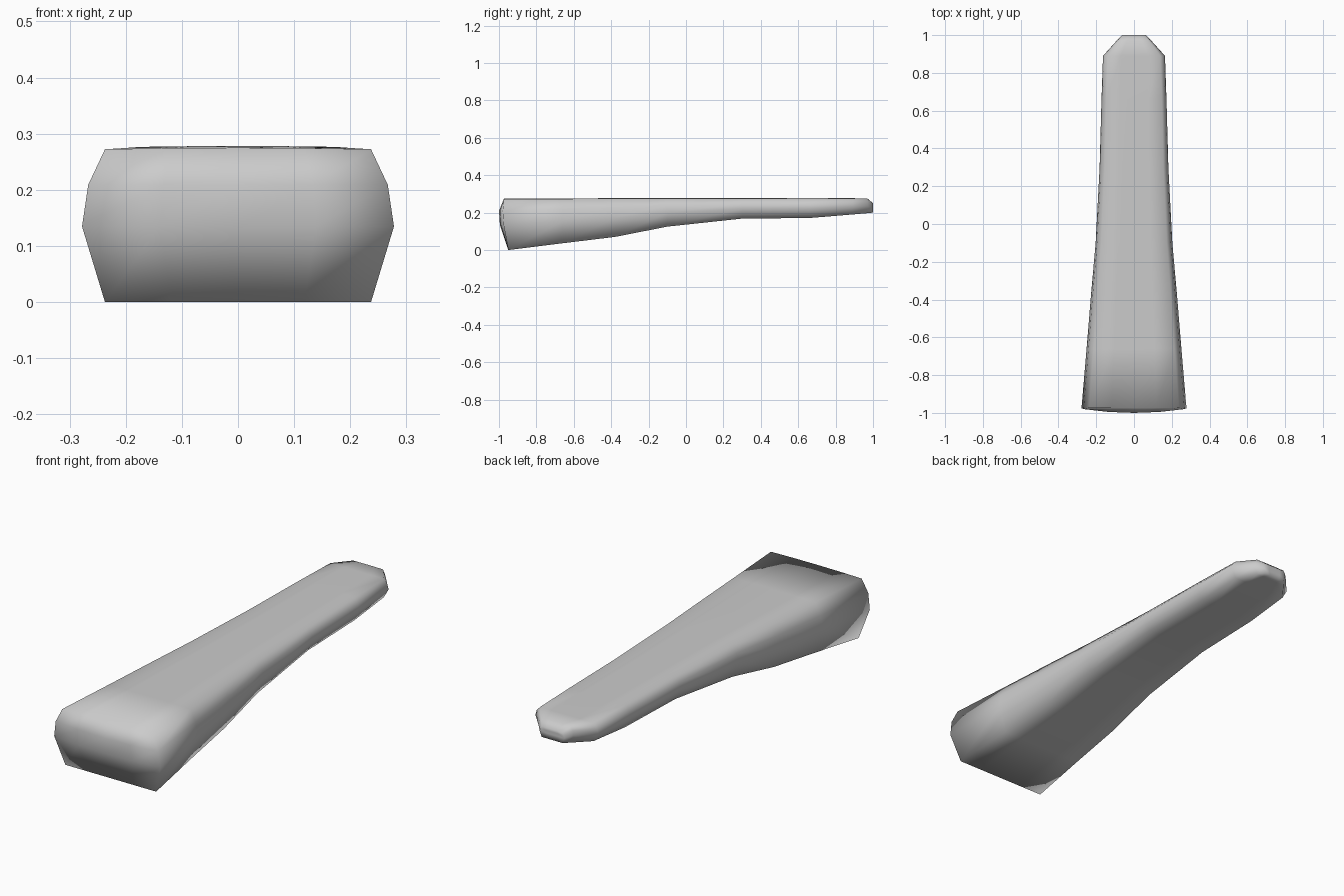
import bpy, bmesh

if "Cube" in bpy.data.objects:
    bpy.data.objects.remove(bpy.data.objects["Cube"])

# Stations along the body: y, half width, bottom z, top z
stations = [(-0.96, 0.278, 0.0, 0.275), (-0.66, 0.251, 0.036, 0.276), (-0.38, 0.228, 0.07, 0.277),
            (-0.1, 0.203, 0.125, 0.278), (0.3, 0.182, 0.168, 0.277), (0.66, 0.172, 0.171, 0.278),
            (0.89, 0.164, 0.19, 0.277), (0.97, 0.092, 0.197, 0.275), (1.0, 0.064, 0.2, 0.25)]
cols = [-1, -0.5, 0, 0.5, 1]
# Rows of the section: height fraction, width fraction, forward bulge of the front end
rows = [(0.0, 0.853, 0.01), (0.49, 1.0, -0.015), (0.76, 0.96, -0.02), (0.99, 0.853, -0.013)]
NI, NJ, NK = len(cols) - 1, len(rows) - 1, len(stations) - 1

bm = bmesh.new()
cache = {}


def vert(i, j, k):
    """Surface lattice point: column i, row j, station k."""
    if (i, j, k) not in cache:
        y, w, lo, hi = stations[k]
        h, f, bulge = rows[j]
        u = cols[i]
        if k == 0:
            y += bulge - (0.02 * (1 - u * u) if 0 < j < NJ else 0)
        if j == NJ:
            h += 0.01 * (1 - u * u)
        cache[i, j, k] = bm.verts.new((u * w * f, y, lo + (hi - lo) * h))
    return cache[i, j, k]


def patch(na, nb, at):
    """Quads over one side of the lattice."""
    for a in range(na):
        for b in range(nb):
            bm.faces.new([at(a, b), at(a + 1, b), at(a + 1, b + 1), at(a, b + 1)])


# Bottom and top, left and right sides, front and back ends
for j in (0, NJ):
    patch(NI, NK, lambda a, b: vert(a, j, b))
for i in (0, NI):
    patch(NJ, NK, lambda a, b: vert(i, a, b))
for k in (0, NK):
    patch(NI, NJ, lambda a, b: vert(a, b, k))

bmesh.ops.recalc_face_normals(bm, faces=bm.faces)
for f in bm.faces:
    f.smooth = True
mesh = bpy.data.meshes.new("tapered_handle")
bm.to_mesh(mesh)
bm.free()
bpy.context.collection.objects.link(bpy.data.objects.new("tapered_handle", mesh))
